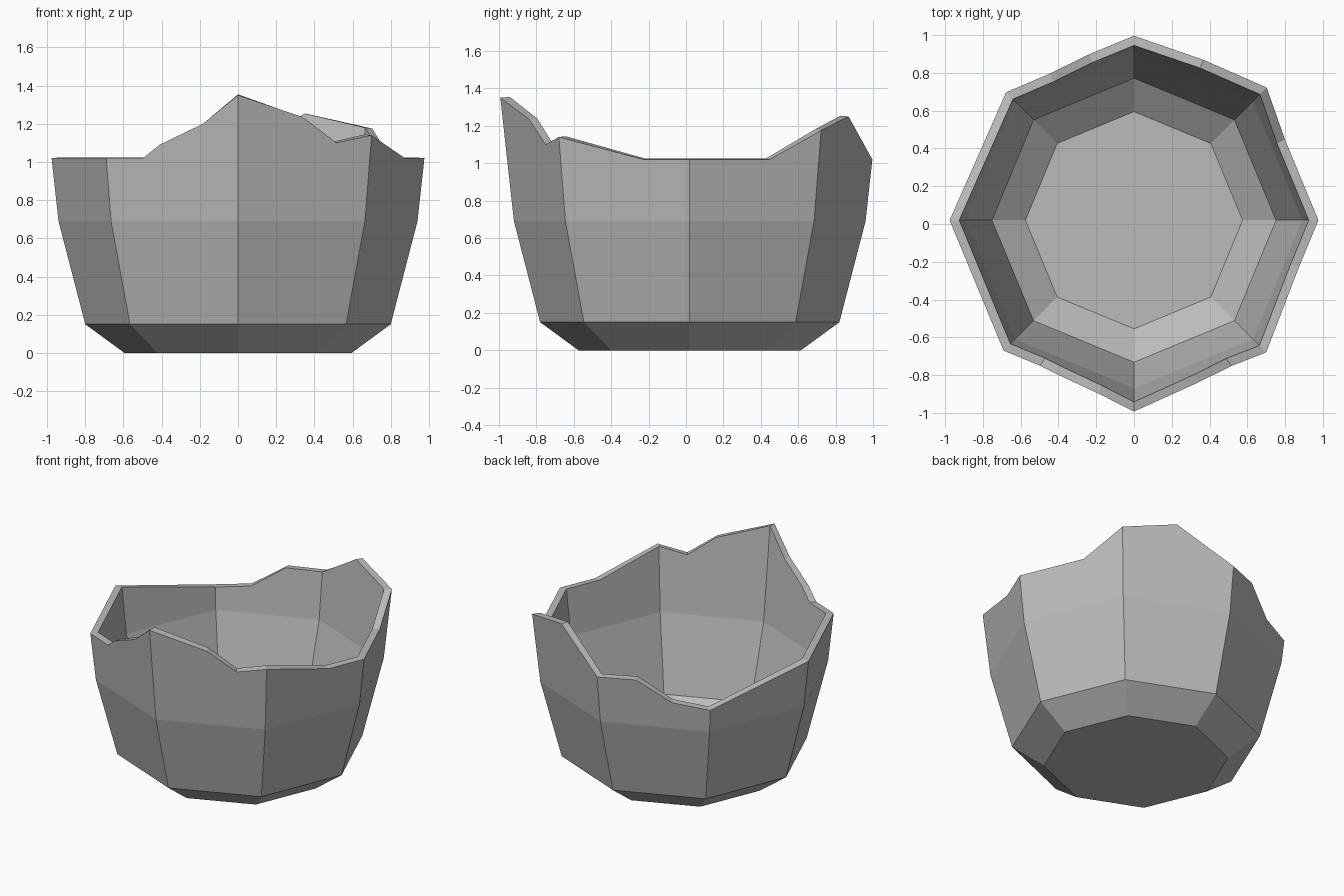
import bpy, bmesh
from math import cos, sin, radians, floor
from mathutils import Vector

cube = bpy.data.objects.get("Cube")
if cube:
    bpy.data.objects.remove(cube)

mat = bpy.data.materials.new("stone_grey")
mat.use_nodes = True
GREY = (0.5, 0.5, 0.5, 1)
mat.diffuse_color = GREY
mat.node_tree.nodes["Principled BSDF"].inputs["Base Color"].default_value = GREY

CENTRE = Vector((0, 0.02, 0))
OUTER = [(0.595, 0), (0.80, 0.15), (0.94, 0.69)]       # radius, height
INNER = [(0.575, 0.05), (0.752, 0.18), (0.89, 0.70)]
SLOPE = 0.11                                           # flare of the upper wall

# Broken rim: position along the octagon (corner number + fraction), height
RIM = [(0, 1.35), (0.48, 1.235), (0.74, 1.10), (1, 1.14), (1.64, 1.02),
       (2, 1.02), (2.62, 1.02), (3, 1.175), (3.48, 1.25), (4, 1.02),
       (4.34, 1.025), (4.66, 0.88), (5, 0.85), (6, 1.02), (7, 1.02),
       (7.28, 1.02), (7.41, 1.09), (7.74, 1.20)]


def corner(i):
    a = radians(45 * i - 90)
    return Vector((cos(a), sin(a), 0))


def point(u, r, z):
    """Point on an octagon of corner radius r at height z."""
    i = floor(u)
    return CENTRE + corner(i).lerp(corner(i + 1), u - i) * r + Vector((0, 0, z))


bm = bmesh.new()


def ring(r, z):
    return [bm.verts.new(point(i, r, z)) for i in range(8)]


def rim_ring(profile, lift):
    r, z0 = profile[-1]
    return [bm.verts.new(point(u, r + SLOPE * (z - z0), z + lift)) for u, z in RIM]


def shell(profile, lift):
    """Octagonal bottom, two bands of quads, then ragged panels up to the rim."""
    rings = [ring(r, z) for r, z in profile]
    bm.faces.new(rings[0])
    for a, b in zip(rings, rings[1:]):
        for i in range(8):
            j = (i + 1) % 8
            bm.faces.new((a[i], a[j], b[j], b[i]))
    top = rim_ring(profile, lift)
    for i in range(8):
        edge = [v for v, (u, _) in zip(top, RIM) if i <= u < i + 1]
        edge.append(top[[u for u, _ in RIM].index((i + 1) % 8)])
        bm.faces.new([rings[-1][i], rings[-1][(i + 1) % 8]] + edge[::-1])
    return top


# Outer and inner walls joined by the rim
outer_rim = shell(OUTER, 0)
inner_rim = shell(INNER, 0.004)
n = len(RIM)
for i in range(n):
    j = (i + 1) % n
    bm.faces.new((outer_rim[i], outer_rim[j], inner_rim[j], inner_rim[i]))
bmesh.ops.recalc_face_normals(bm, faces=bm.faces)

mesh = bpy.data.meshes.new("broken_bowl")
bm.to_mesh(mesh)
bm.free()
mesh.materials.append(mat)
bowl = bpy.data.objects.new("broken_bowl", mesh)
bpy.context.collection.objects.link(bowl)
